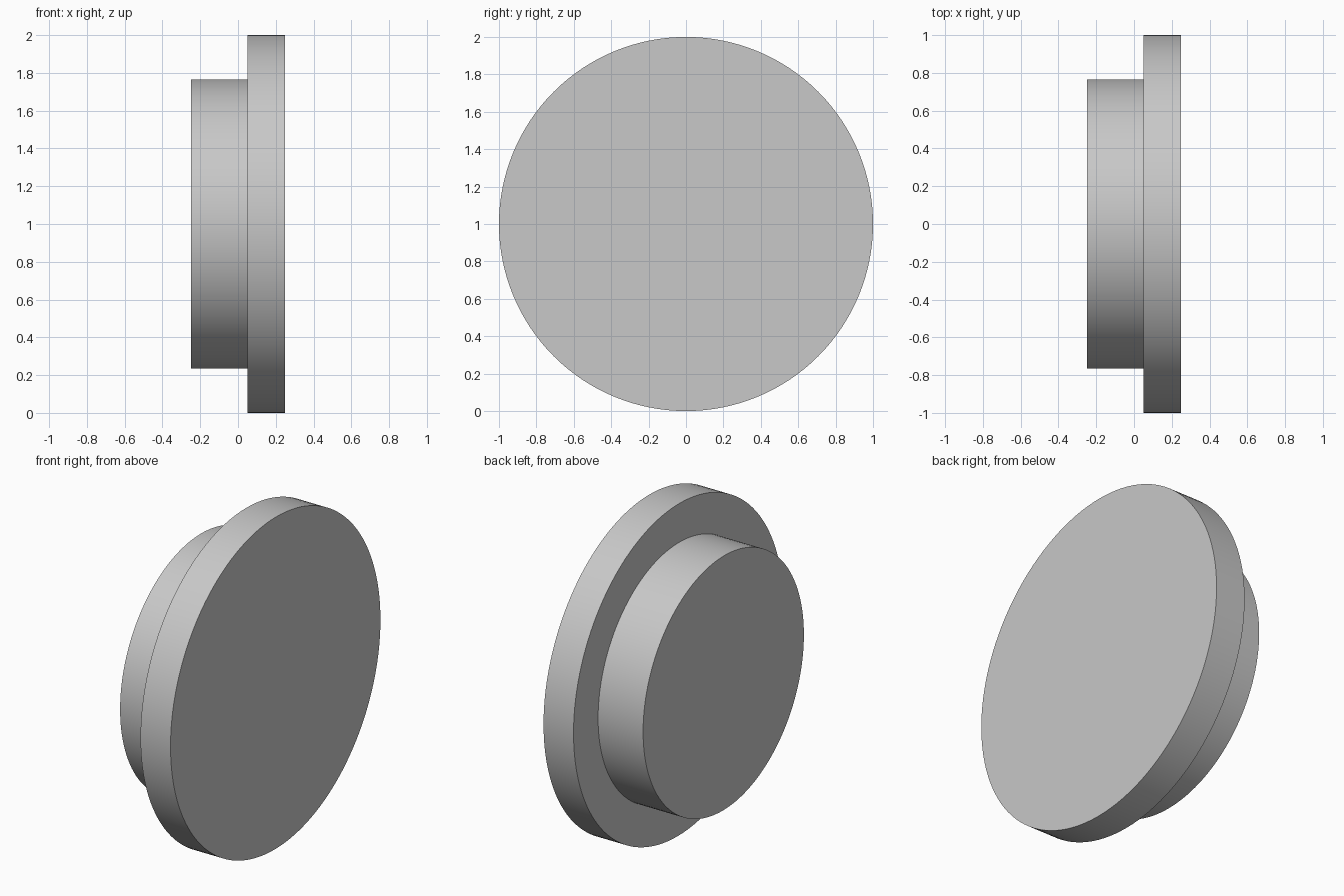
import bpy
import bmesh
import math
from mathutils import Vector

cube = bpy.data.objects.get("Cube")
if cube:
    bpy.data.objects.remove(cube, do_unlink=True)

SEGMENTS = 128

# Plain grey material
grey = bpy.data.materials.new("plain_grey")
grey.use_nodes = True
colour = (0.58, 0.58, 0.58, 1)
grey.diffuse_color = colour
grey.node_tree.nodes["Principled BSDF"].inputs["Base Color"].default_value = colour

# Stepped half profile (x, radius): boss end, boss rim, shoulder, flange rim, flange end
profile = [(-0.25, 0), (-0.25, 0.766), (0.05, 0.766), (0.05, 1), (0.25, 1), (0.25, 0)]

# Turn the profile around the x axis into one closed solid
bm = bmesh.new()
verts = [bm.verts.new((x, 0, r)) for x, r in profile]
edges = [bm.edges.new(pair) for pair in zip(verts, verts[1:])]
bmesh.ops.spin(bm, geom=verts + edges, cent=Vector(), axis=Vector((1, 0, 0)),
               angle=math.tau, steps=SEGMENTS, use_merge=True)
bmesh.ops.remove_doubles(bm, verts=bm.verts, dist=0.0001)
bmesh.ops.recalc_face_normals(bm, faces=bm.faces)

mesh = bpy.data.meshes.new("flanged_plug")
bm.to_mesh(mesh)
bm.free()
mesh.materials.append(grey)
plug = bpy.data.objects.new("flanged_plug", mesh)
plug.location.z = 1
bpy.context.collection.objects.link(plug)

# Smooth round walls, crisp rims
bpy.ops.object.select_all(action="DESELECT")
plug.select_set(True)
bpy.context.view_layer.objects.active = plug
bpy.ops.object.shade_smooth_by_angle(angle=math.radians(30))
